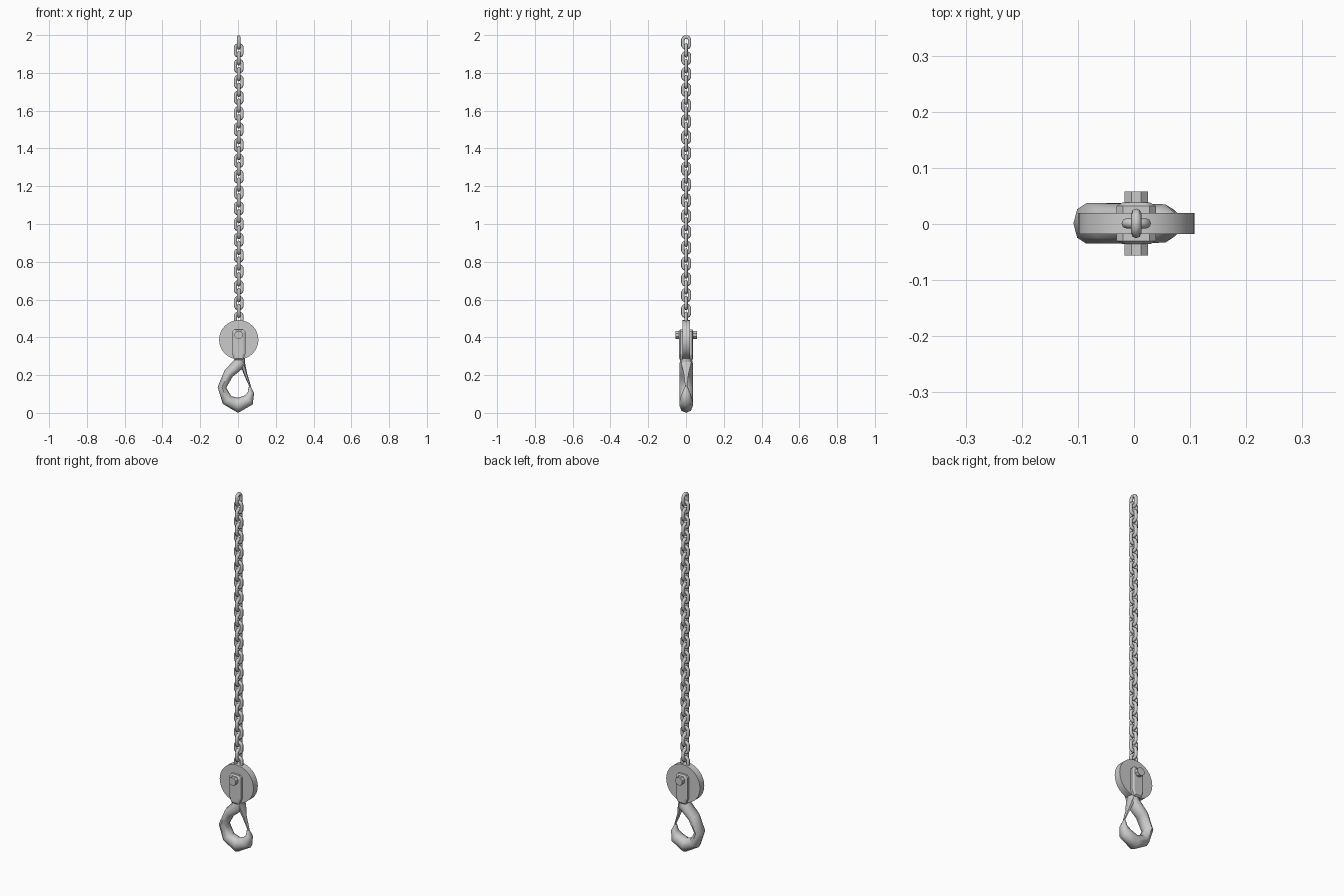
import bpy, bmesh
from math import sin, cos, pi
from mathutils import Vector, Matrix

if "Cube" in bpy.data.objects:
    bpy.data.objects.remove(bpy.data.objects["Cube"])

CX, CY = 0.004, 0.001


def make(name, bm, smooth=None):
    bmesh.ops.recalc_face_normals(bm, faces=bm.faces[:])
    me = bpy.data.meshes.new(name)
    bm.to_mesh(me)
    bm.free()
    ob = bpy.data.objects.new(name, me)
    bpy.context.collection.objects.link(ob)
    if smooth:
        bpy.ops.object.select_all(action='DESELECT')
        ob.select_set(True)
        bpy.context.view_layer.objects.active = ob
        bpy.ops.object.shade_smooth_by_angle(angle=smooth)
    return ob


def sweep(bm, stations, sides=8, closed=False):
    """Sweep an ellipse along (x, z, in-plane radius, y radius) stations."""
    n, rings = len(stations), []
    for i, (x, z, ra, rb) in enumerate(stations):
        a = stations[(i - 1) % n if closed else max(i - 1, 0)]
        b = stations[(i + 1) % n if closed else min(i + 1, n - 1)]
        t = Vector((b[0] - a[0], 0, b[1] - a[1])).normalized()
        nor = Vector((t.z, 0, -t.x))
        rings.append([bm.verts.new(Vector((x, 0, z)) + nor * ra * cos(2 * pi * k / sides)
                                   + Vector((0, rb * sin(2 * pi * k / sides), 0)))
                      for k in range(sides)])
    for i in range(n if closed else n - 1):
        r, s = rings[i], rings[(i + 1) % n]
        for k in range(sides):
            j = (k + 1) % sides
            bm.faces.new((r[k], r[j], s[j], s[k]))
    if not closed:
        bm.faces.new(rings[0])
        bm.faces.new(rings[-1])


def cylinder(name, r, depth, z, sides, turn=0.0):
    bm = bmesh.new()
    bmesh.ops.create_cone(bm, cap_ends=True, segments=sides, radius1=r, radius2=r, depth=depth,
                          matrix=Matrix.Translation((CX, CY, z)) @ Matrix.Rotation(pi / 2, 4, 'X')
                          @ Matrix.Rotation(turn, 4, 'Z'))
    return make(name, bm, 0.6)


# chain: alternating oval links
WIRE, ARC, HALF = 0.009, 0.018, 0.012
oval = []
for i in range(12):
    a = 2 * pi * (i + 0.5) / 12
    oval.append((ARC * cos(a), ARC * sin(a) + (HALF if sin(a) > 0 else -HALF), WIRE, WIRE))
for i in range(36):
    bm = bmesh.new()
    sweep(bm, oval, closed=True)
    turn = Matrix.Rotation(pi / 2 if i % 2 == 0 else 0, 4, 'Z')
    bm.transform(Matrix.Translation((CX, CY, 1.961 - 0.0418 * i)) @ turn)
    make(f"chain_link_{i + 1}", bm, 1.0)

# pulley housing and cross bolt
cylinder("pulley_disc", 0.104, 0.038, 0.387, 32)
cylinder("cross_bolt", 0.023, 0.114, 0.412, 8, pi / 8)

# bevelled side plates
half = [(0.024, 0.442), (0.035, 0.43), (0.035, 0.31), (0.022, 0.28)]
outline = half + [(-x, z) for x, z in reversed(half)]
for side, label in ((-1, "front"), (1, "back")):
    bm = bmesh.new()
    rows = [[bm.verts.new((CX + x * s, CY + side * y, 0.361 + (z - 0.361) * (0.91 + 0.09 * (s == 1))))
             for x, z in outline] for y, s in ((0.012, 1), (0.031, 1), (0.037, 0.72))]
    for r, q in zip(rows, rows[1:]):
        for k in range(len(r)):
            j = (k + 1) % len(r)
            bm.faces.new((r[k], r[j], q[j], q[k]))
    bm.faces.new(rows[0])
    bm.faces.new(rows[-1])
    make(f"{label}_side_plate", bm)

# hook body: neck, back, bowl and tip
bm = bmesh.new()
sweep(bm, [(0.010, 0.300, 0.026, 0.028), (0.008, 0.262, 0.034, 0.035),
           (-0.050, 0.208, 0.027, 0.036), (-0.085, 0.135, 0.023, 0.036),
           (-0.058, 0.068, 0.030, 0.036), (0.000, 0.040, 0.040, 0.036),
           (0.056, 0.068, 0.032, 0.034), (0.068, 0.105, 0.017, 0.022),
           (0.062, 0.138, 0.006, 0.008)])
bm.transform(Matrix.Translation((0, CY, 0)))
make("hook", bm, 1.0)

# safety latch spanning the hook mouth
bm = bmesh.new()
sweep(bm, [(0.022, 0.268, 0.014, 0.033), (0.040, 0.205, 0.009, 0.014),
           (0.066, 0.136, 0.004, 0.006)], sides=6)
bm.transform(Matrix.Translation((0, CY, 0)))
make("safety_latch", bm, 0.6)
